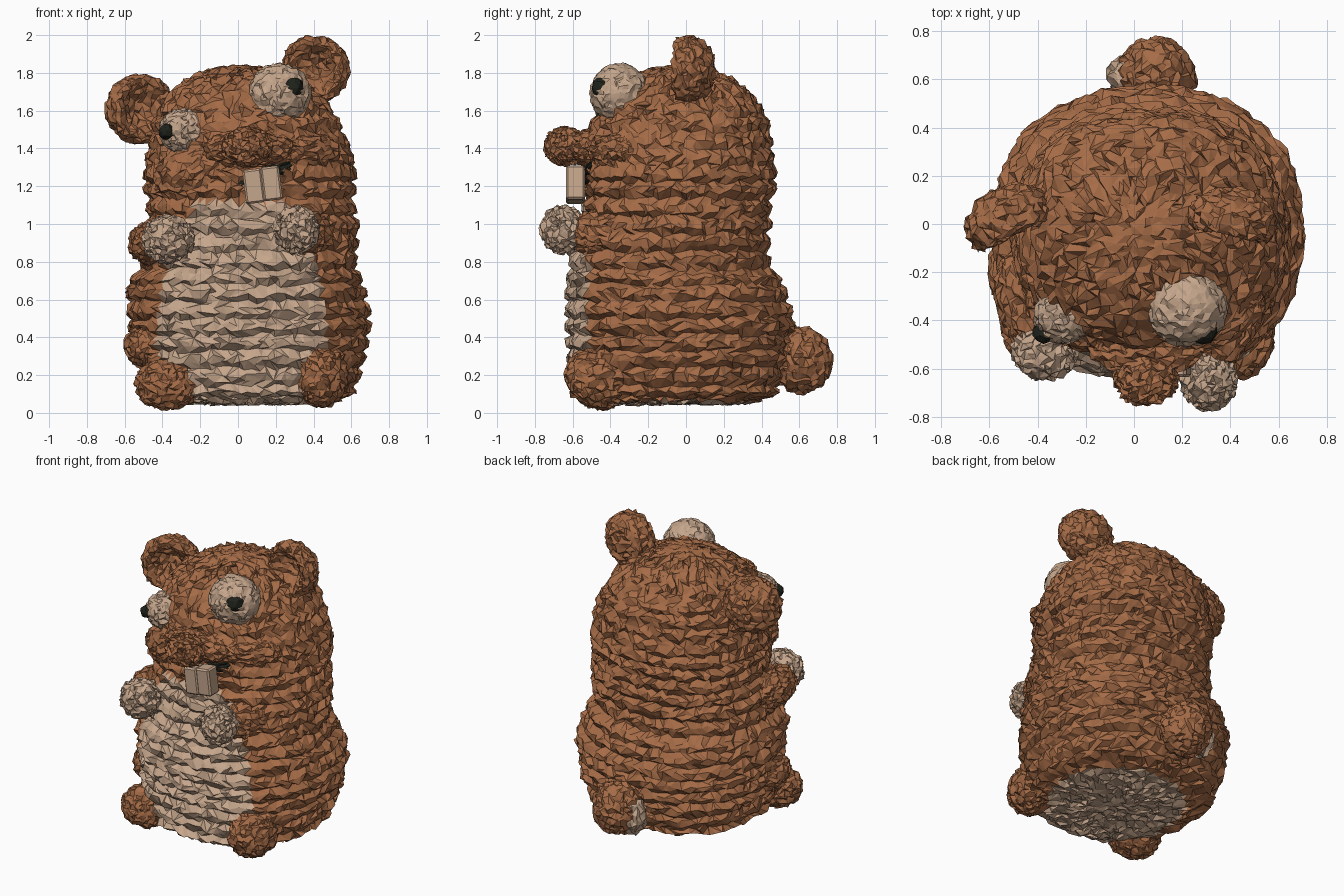
import bpy, bmesh, math, random
from mathutils import Vector, Euler

random.seed(4)
if "Cube" in bpy.data.objects:
    bpy.data.objects.remove(bpy.data.objects["Cube"])


def material(name, rgb):
    m = bpy.data.materials.new(name)
    m.use_nodes = True
    m.diffuse_color = (*rgb, 1)
    m.node_tree.nodes["Principled BSDF"].inputs["Base Color"].default_value = (*rgb, 1)
    return m


BROWN = material("brown wool", (0.38, 0.15, 0.063))
CREAM = material("cream wool", (0.56, 0.38, 0.26))
BLACK = material("black bead", (0.014, 0.016, 0.011))


def finish(name, bm, *mats):
    mesh = bpy.data.meshes.new(name)
    bmesh.ops.recalc_face_normals(bm, faces=bm.faces)
    bm.to_mesh(mesh)
    bm.free()
    for m in mats:
        mesh.materials.append(m)
    ob = bpy.data.objects.new(name, mesh)
    bpy.context.collection.objects.link(ob)
    return ob


def jitter(amount):
    return Vector([random.uniform(-amount, amount) for _ in range(3)])


def blob(name, loc, radii, mat, rot=(0, 0, 0), rough=0.013, detail=4, cup=False):
    """Lumpy woollen ellipsoid; cup presses a hollow into its front."""
    bm = bmesh.new()
    bmesh.ops.create_icosphere(bm, subdivisions=detail, radius=1)
    turn = Euler([math.radians(a) for a in rot]).to_matrix()
    for v in bm.verts:
        p = v.co.copy()
        if cup and p.y < 0:
            p.y *= 1.7 * (p.x ** 2 + p.z ** 2) - 0.25
        p = Vector([a * r for a, r in zip(p, radii)])
        v.co = turn @ p + Vector(loc) + jitter(rough)
    return finish(name, bm, mat)


# Body and head: height, centre x, radius x, centre y, radius y
PROFILE = [
    (0.05, 0.08, 0.02, -0.10, 0.02), (0.06, 0.08, 0.42, -0.08, 0.43),
    (0.11, 0.06, 0.55, -0.06, 0.54), (0.30, 0.06, 0.61, -0.04, 0.58),
    (0.50, 0.06, 0.635, -0.03, 0.60), (0.68, 0.04, 0.62, -0.06, 0.57),
    (0.79, 0.055, 0.56, -0.09, 0.52), (0.95, 0.07, 0.56, -0.06, 0.50),
    (1.10, 0.07, 0.54, -0.05, 0.49), (1.17, 0.06, 0.55, -0.04, 0.50),
    (1.25, 0.06, 0.55, -0.03, 0.50), (1.40, 0.06, 0.53, -0.04, 0.49),
    (1.55, 0.04, 0.48, -0.03, 0.46), (1.68, 0.03, 0.40, -0.03, 0.38),
    (1.77, 0.03, 0.29, -0.03, 0.27), (1.82, 0.03, 0.16, -0.02, 0.15),
    (1.84, 0.03, 0.02, -0.02, 0.02)]


def resample(profile, step):
    out = []
    for a, b in zip(profile, profile[1:]):
        n = max(1, round(math.hypot(b[0] - a[0], b[2] - a[2]) / step))
        out += [[p + (q - p) * i / n for p, q in zip(a, b)] for i in range(n)]
    return out + [profile[-1]]


def build_body():
    bm = bmesh.new()
    segs, rings = 96, []
    for i, (z, cx, rx, cy, ry) in enumerate(resample(PROFILE, 0.031)):
        groove = (0.022 if z < 1.3 else 0.008) if i % 3 == 0 else -0.008
        groove = groove if rx > 0.42 else 0
        rough = min(0.015, rx * 0.08)
        ring = []
        for k in range(segs):
            a = 2 * math.pi * (k + 0.5 * (i % 2)) / segs
            c, s = math.cos(a), math.sin(a)
            full = (abs(c) ** 2.3 + abs(s) ** 2.3) ** (-1 / 2.3)
            p = Vector((cx + (rx - groove) * c * full,
                        cy + (ry - groove) * s * full, z))
            ring.append(bm.verts.new(p + jitter(rough)))
        rings.append(ring)
    for lo, hi in zip(rings, rings[1:]):
        for k in range(segs):
            a, b, c, d = lo[k], lo[(k + 1) % segs], hi[(k + 1) % segs], hi[k]
            tris = random.choice([((a, b, c), (a, c, d)), ((a, b, d), (b, c, d))])
            for t in tris:
                bm.faces.new(t)
    bm.faces.new(rings[0])
    bm.faces.new(rings[-1])
    # Even out the crowded stitches at the crown and base
    bmesh.ops.remove_doubles(bm, verts=bm.verts, dist=0.02)
    for v in bm.verts:
        if v.co.z > 1.6 or v.co.z < 0.08:
            v.co += jitter(0.008)
    # Cream belly patch and underside
    for f in bm.faces:
        c = f.calc_center_median()
        half = 0.45 - 0.4 * (c.z - 0.4) ** 2
        belly = c.y < -0.2 and c.z < 1.12 and abs(c.x - 0.02) < half
        under = c.z < 0.1 and math.hypot(c.x - 0.08, c.y + 0.08) < 0.44
        f.material_index = int(belly or under)
    finish("body", bm, BROWN, CREAM)


build_body()

# Ears with shallow hollows
blob("right_ear", (-0.52, 0.02, 1.61), (0.185, 0.135, 0.18), BROWN, (0, -15, 25), cup=True)
blob("left_ear", (0.41, 0.02, 1.82), (0.18, 0.13, 0.175), BROWN, (0, 15, -12), cup=True)

# Muzzle, nose and mouth
blob("right_cheek", (-0.20, -0.36, 1.29), (0.26, 0.16, 0.16), BROWN, (0, -18, -16))
blob("left_cheek", (0.28, -0.38, 1.39), (0.27, 0.14, 0.11), BROWN, (0, 0, 18))
blob("muzzle", (0.05, -0.50, 1.40), (0.24, 0.13, 0.10), BROWN)
blob("nose", (0.05, -0.64, 1.41), (0.13, 0.11, 0.10), BROWN)
blob("mouth", (0.13, -0.46, 1.25), (0.19, 0.085, 0.06), BLACK, (0, -24, 0), 0.006)

# Pair of front teeth, pressed together
for name, x, z in (("right_tooth", 0.083, 1.20), ("left_tooth", 0.177, 1.215)):
    bm = bmesh.new()
    bmesh.ops.create_cube(bm, size=1)
    turn = Euler((0, math.radians(-7), 0)).to_matrix()
    for v in bm.verts:
        v.co = turn @ Vector((v.co.x * 0.10, v.co.y * 0.10, v.co.z * 0.18))
        v.co += Vector((x, -0.585, z))
    bmesh.ops.bevel(bm, geom=bm.edges[:], offset=0.01, segments=1, affect="EDGES")
    finish(name, bm, CREAM)

# Mismatched eyes with bead pupils
for side, loc, r, pupil, pr in (
        ("right", (-0.29, -0.375, 1.49), 0.125, (-0.375, -0.45, 1.49), 0.045),
        ("left", (0.22, -0.35, 1.69), 0.165, (0.285, -0.437, 1.72), 0.065)):
    blob(side + "_eye", loc, (r, r * 0.95, r * 0.96), CREAM, rough=0.008)
    blob(side + "_pupil", pupil, (pr, pr, pr), BLACK, rough=0.004, detail=2)

# Arms with cream paws
blob("right_arm", (-0.44, -0.32, 0.90), (0.13, 0.22, 0.12), BROWN, (0, 0, 12))
blob("right_paw", (-0.37, -0.52, 0.92), (0.135, 0.13, 0.125), CREAM)
blob("left_arm", (0.38, -0.41, 0.95), (0.12, 0.22, 0.13), BROWN, (0, 0, -20))
blob("left_paw", (0.31, -0.65, 0.97), (0.115, 0.12, 0.125), CREAM)

# Feet, thigh and tail
blob("right_thigh", (-0.45, -0.20, 0.36), (0.15, 0.20, 0.13), BROWN)
blob("right_foot", (-0.375, -0.45, 0.15), (0.17, 0.15, 0.13), BROWN)
blob("left_foot", (0.44, -0.46, 0.19), (0.14, 0.18, 0.16), BROWN)
blob("tail", (0.09, 0.61, 0.28), (0.165, 0.16, 0.175), BROWN)
blob("tail_patch", (-0.03, 0.61, 0.25), (0.08, 0.085, 0.12), CREAM, detail=3)
